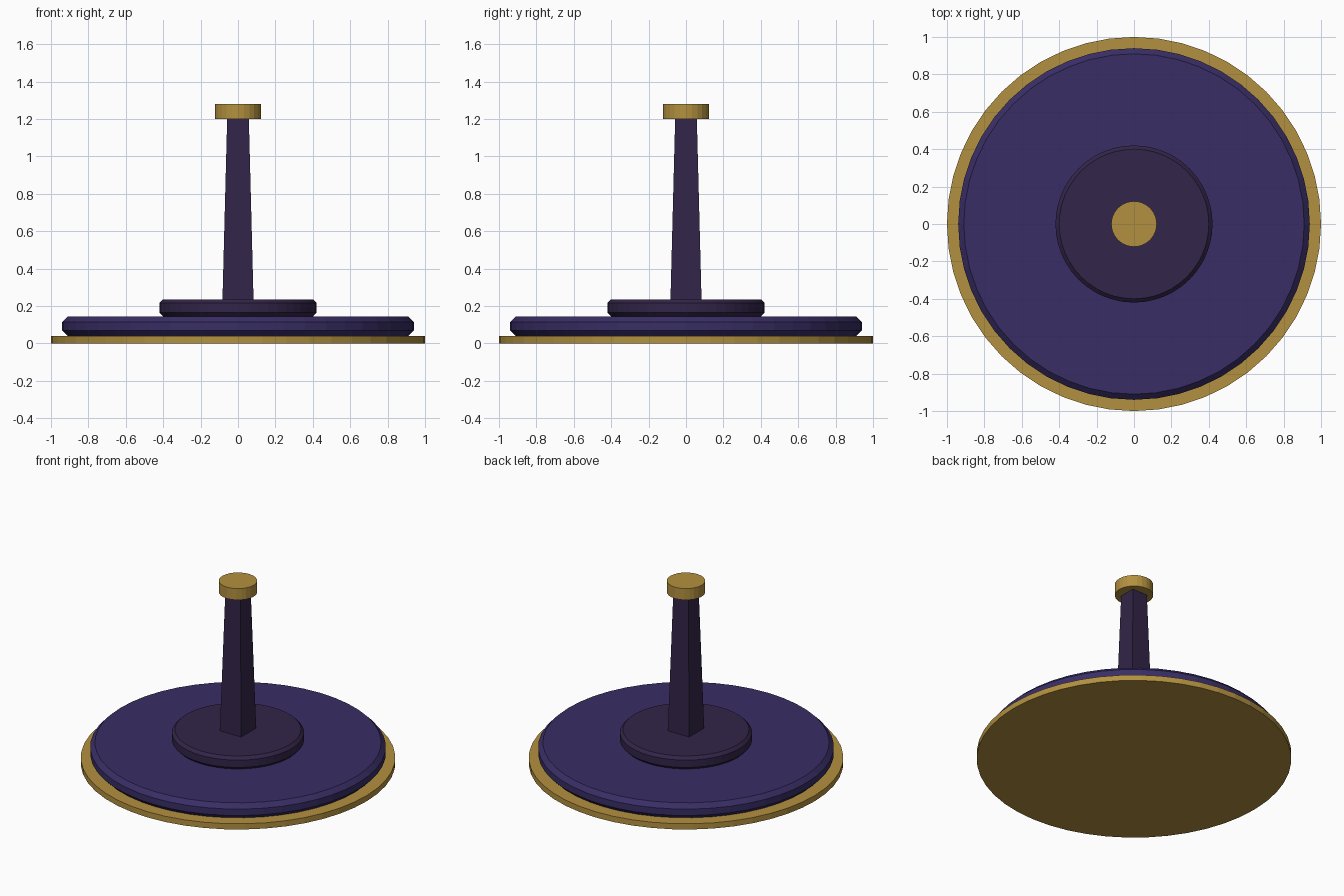
import bpy
import bmesh
import math

cube = bpy.data.objects.get("Cube")
if cube:
    bpy.data.objects.remove(cube, do_unlink=True)


def material(name, rgb):
    mat = bpy.data.materials.new(name)
    mat.use_nodes = True
    mat.diffuse_color = (*rgb, 1)
    mat.node_tree.nodes["Principled BSDF"].inputs["Base Color"].default_value = (*rgb, 1)
    return mat


gold = material("antique gold", (0.45, 0.28, 0.05))
violet = material("deep violet", (0.04, 0.027, 0.13))
plum = material("dark plum", (0.032, 0.018, 0.065))


def frustum(name, mat, sides, z0, z1, r0, r1, chamfer=0.0, turn=0.0):
    """Upright prism or tapered post, with optionally chamfered rims."""
    bm = bmesh.new()
    bmesh.ops.create_cone(bm, cap_ends=True, segments=sides,
                          radius1=r0, radius2=r1, depth=z1 - z0)
    if chamfer:
        rims = [e for e in bm.edges
                if abs(e.verts[0].co.z - e.verts[1].co.z) < 1e-5]
        bmesh.ops.bevel(bm, geom=rims, offset=chamfer, segments=1,
                        affect='EDGES', profile=0.5)
    mesh = bpy.data.meshes.new(name)
    bm.to_mesh(mesh)
    bm.free()
    mesh.materials.append(mat)
    obj = bpy.data.objects.new(name, mesh)
    obj.location.z = (z0 + z1) / 2
    obj.rotation_euler.z = turn
    bpy.context.collection.objects.link(obj)
    return obj


# Stacked round base
frustum("base_rim", gold, 48, 0, 0.04, 1, 1)
frustum("base_platform", violet, 48, 0.04, 0.145, 0.94, 0.94, chamfer=0.03)
frustum("upper_plinth", plum, 48, 0.145, 0.236, 0.42, 0.42, chamfer=0.02)

# Square tapered post, turned so its faces look along the axes
diagonal = math.sqrt(2)
frustum("post", plum, 4, 0.236, 1.2, 0.083 * diagonal, 0.058 * diagonal,
        turn=math.pi / 4)

# Round cap
frustum("post_cap", gold, 24, 1.2, 1.28, 0.122, 0.122)
